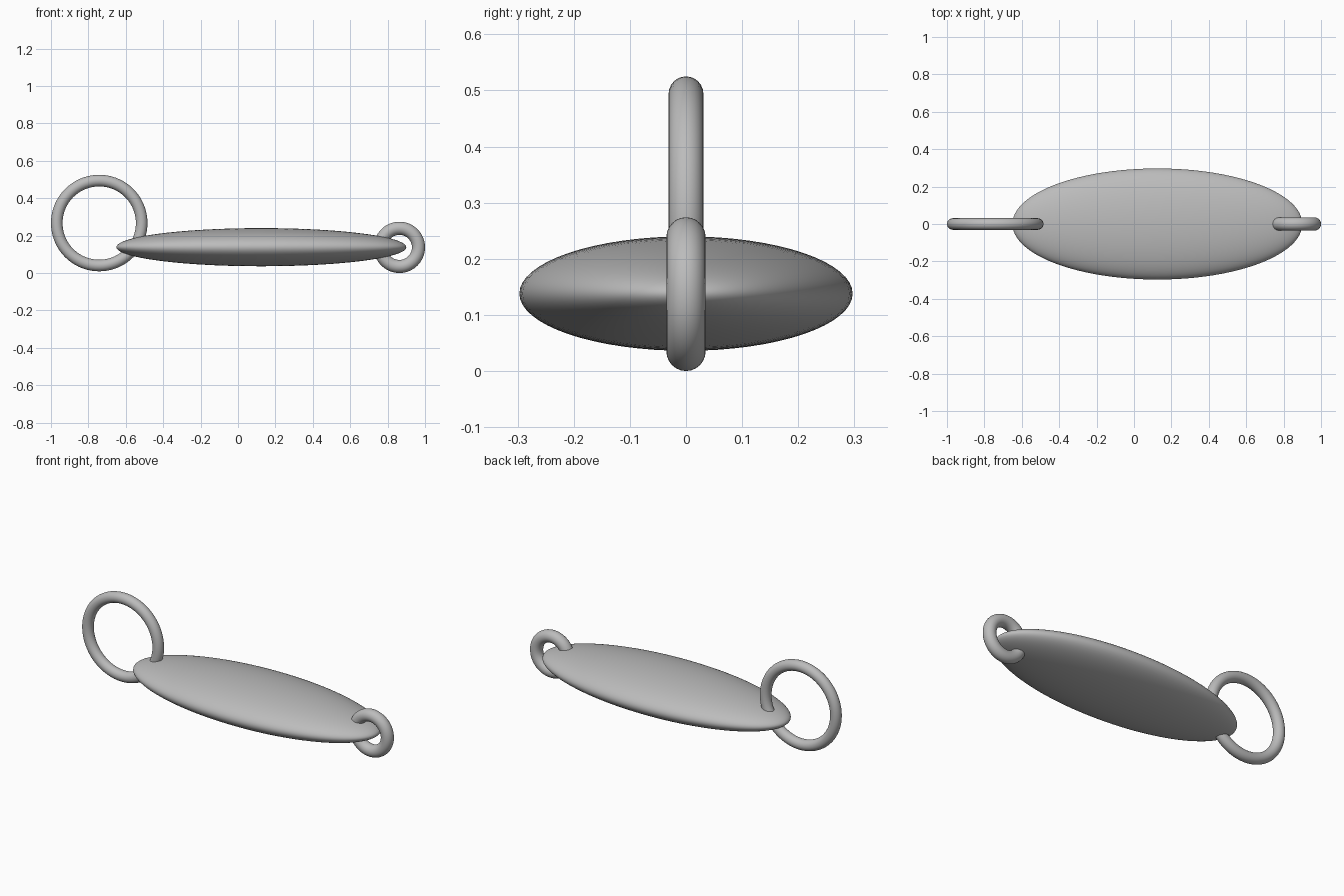
import bpy
import math

cube = bpy.data.objects.get("Cube")
if cube:
    bpy.data.objects.remove(cube, do_unlink=True)

GREY = (0.5, 0.5, 0.5, 1.0)
metal = bpy.data.materials.new("grey_metal")
metal.use_nodes = True
metal.diffuse_color = GREY
metal.node_tree.nodes["Principled BSDF"].inputs["Base Color"].default_value = GREY


def finish(name):
    ob = bpy.context.object
    ob.name = name
    ob.data.materials.append(metal)
    bpy.ops.object.transform_apply(location=False, rotation=True, scale=True)
    bpy.ops.object.shade_smooth()
    return ob


def ring(name, x, z, outer, tube):
    """Upright ring in the xz plane."""
    bpy.ops.mesh.primitive_torus_add(
        major_segments=72, minor_segments=24,
        major_radius=outer - tube, minor_radius=tube,
        location=(x, 0, z), rotation=(math.pi / 2, 0, 0))
    return finish(name)


# Flattened oval body, poles at its two tips
bpy.ops.mesh.primitive_uv_sphere_add(
    segments=64, ring_count=48, radius=1,
    location=(0.125, 0, 0.138), rotation=(0, math.pi / 2, 0))
bpy.context.object.scale = (0.102, 0.297, 0.775)
finish("lure_body")

# Large ring on the right end, small ring on the left end
ring("large_split_ring", -0.742, 0.267, 0.258, 0.031)
ring("small_eye_ring", 0.863, 0.137, 0.137, 0.035)
